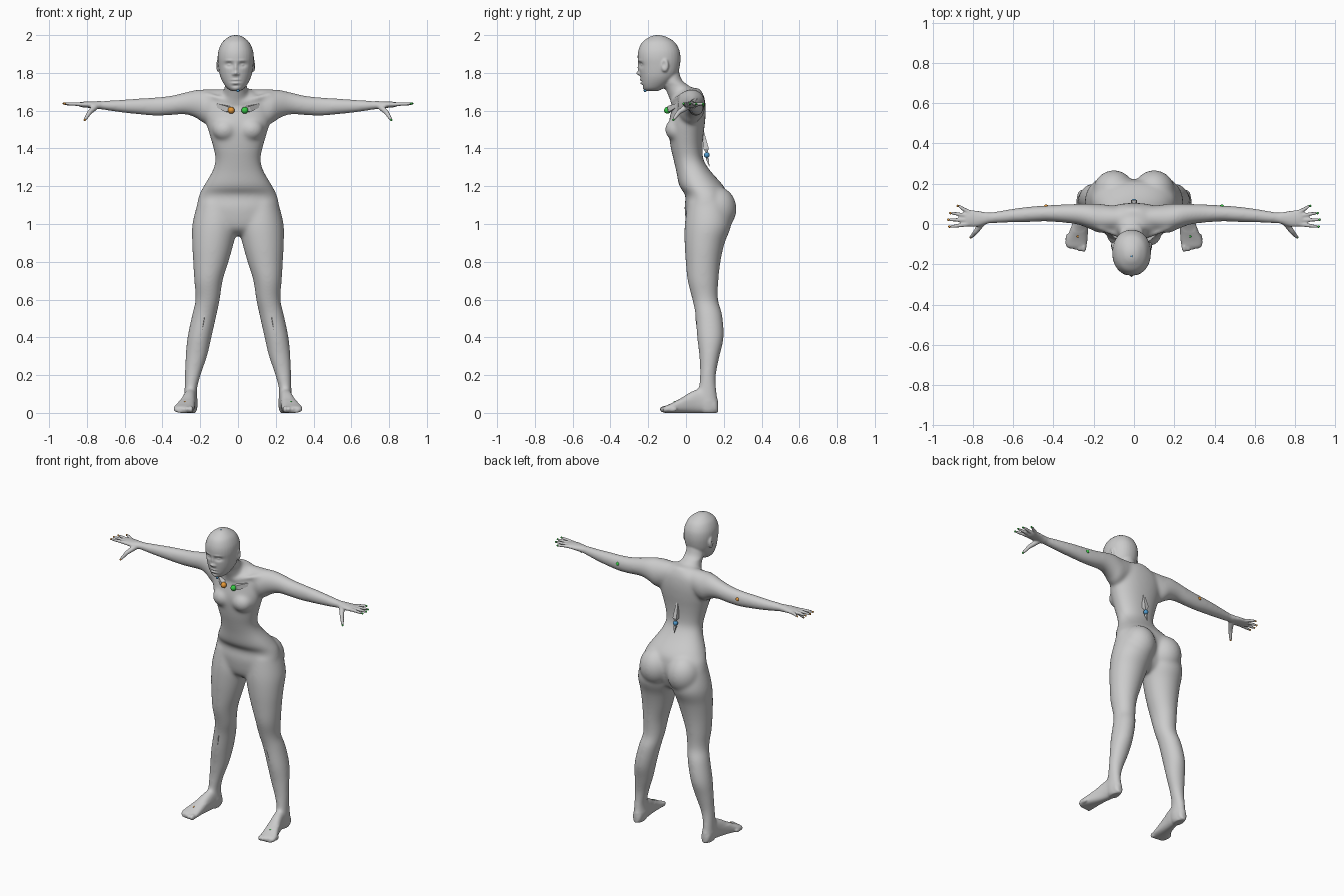
import bpy, bmesh, math
from mathutils import Vector, Matrix

if "Cube" in bpy.data.objects:
    bpy.data.objects.remove(bpy.data.objects["Cube"])

AXES = {'z': (2, 0, 1), 'x': (0, 2, 1), 'y': (1, 0, 2)}


def smooth_rows(rows, steps=4):
    """Catmull-Rom interpolation of section rows."""
    out = []
    for i in range(len(rows) - 1):
        p0, p1, p2, p3 = (rows[max(i - 1, 0)], rows[i], rows[i + 1], rows[min(i + 2, len(rows) - 1)])
        for k in range(steps):
            t = k / steps
            out.append([0.5 * (2 * b + (c - a) * t + (2 * a - 5 * b + 4 * c - d) * t * t
                               + (3 * b - a - 3 * c + d) * t ** 3)
                        for a, b, c, d in zip(p0, p1, p2, p3)])
    return out + [list(rows[-1])]


def loft(bm, axis, rows, side=1, power=2.0, n=32):
    """Rows are (position, a_min, a_max, b_min, b_max) of superellipse sections."""
    it, ia, ib = AXES[axis]
    rings = []
    for t, a0, a1, b0, b1 in smooth_rows(rows):
        ring = []
        for k in range(n):
            c, s = math.cos(math.tau * k / n), math.sin(math.tau * k / n)
            p = [0, 0, 0]
            p[it] = t
            p[ia] = (a0 + a1) / 2 + (a1 - a0) / 2 * math.copysign(abs(c) ** (2 / power), c)
            p[ib] = (b0 + b1) / 2 + (b1 - b0) / 2 * math.copysign(abs(s) ** (2 / power), s)
            p[0] *= side
            ring.append(bm.verts.new(p))
        rings.append(ring)
    for r, q in zip(rings, rings[1:]):
        for k in range(n):
            bm.faces.new((r[k], r[(k + 1) % n], q[(k + 1) % n], q[k]))
    bm.faces.new(rings[0])
    bm.faces.new(rings[-1])


def blob(bm, c, r):
    m = Matrix.Translation(c) @ Matrix.Diagonal((*r, 1))
    bmesh.ops.create_uvsphere(bm, u_segments=24, v_segments=16, radius=1, matrix=m)


def limb(bm, pts, r0, r1):
    """Chain of tapered capsules, used for fingers and collarbones."""
    n = len(pts) - 1
    for i in range(n):
        a, b = Vector(pts[i]), Vector(pts[i + 1])
        ra, rb = r0 + (r1 - r0) * i / n, r0 + (r1 - r0) * (i + 1) / n
        d = b - a
        m = Matrix.Translation((a + b) / 2) @ d.to_track_quat('Z', 'Y').to_matrix().to_4x4()
        bmesh.ops.create_cone(bm, cap_ends=True, segments=16, radius1=ra, radius2=rb,
                              depth=d.length, matrix=m)
        blob(bm, a, (ra,) * 3)
        blob(bm, b, (rb,) * 3)


bm = bmesh.new()

# torso
loft(bm, 'z', [(z, -w, w, f, b) for z, w, f, b in [
    (.94, .08, .06, .14), (.98, .17, .01, .19), (1.08, .215, -.008, .22), (1.15, .207, -.003, .218),
    (1.2, .182, -.035, .2), (1.28, .136, -.052, .13), (1.34, .12, -.066, .093), (1.4, .13, -.08, .087),
    (1.47, .15, -.09, .092), (1.53, .167, -.092, .1), (1.6, .175, -.078, .105),
    (1.66, .16, -.065, .1), (1.7, .09, -.05, .085), (1.72, .05, -.05, .07)]], power=2.2)
# neck and head
HX = -.012
loft(bm, 'z', [(z, HX - w, HX + w, f, b) for z, w, f, b in [
    (1.62, .08, -.07, .09), (1.68, .07, -.095, .077), (1.72, .061, -.112, .035),
    (1.76, .058, -.13, -.02), (1.82, .055, -.15, -.04)]])
loft(bm, 'z', [(z, HX - w, HX + w, f, b) for z, w, f, b in [
    (1.703, .018, -.212, -.15), (1.715, .042, -.224, -.125), (1.74, .062, -.234, -.09),
    (1.77, .078, -.24, -.06), (1.8, .087, -.245, -.042), (1.84, .093, -.25, -.032),
    (1.88, .096, -.256, -.029), (1.92, .091, -.252, -.035), (1.96, .073, -.234, -.057),
    (1.985, .046, -.202, -.092), (1.996, .025, -.178, -.12), (2.0, .006, -.155, -.14)]], power=2.15)

for s in (1, -1):
    # leg
    loft(bm, 'z', [
        (1.12, .02, .212, .01, .22), (1.0, 0, .242, -.007, .24), (.9, .022, .243, -.008, .205),
        (.8, .05, .238, -.002, .183), (.7, .081, .232, .008, .172), (.6, .096, .225, .033, .17),
        (.52, .113, .243, .049, .192), (.4, .14, .268, .058, .2), (.3, .163, .278, .07, .178),
        (.2, .197, .282, .073, .159), (.12, .217, .284, .065, .162), (.06, .213, .286, .05, .17),
        (.02, .217, .283, .06, .17), (0, .225, .275, .08, .16)], s)
    blob(bm, (s * .1, .16, 1.08), (.105, .108, .12))
    # foot and toes
    loft(bm, 'y', [(y, c - w, c + w, 0, h) for y, c, w, h in [
        (.17, .25, .012, .05), (.15, .25, .03, .08), (.08, .252, .034, .125), (.03, .26, .037, .115),
        (-.03, .273, .045, .077), (-.08, .285, .054, .05), (-.11, .287, .05, .037),
        (-.122, .285, .035, .028)]], s, power=2.5)
    for i in range(5):
        blob(bm, (s * (.25 + .02 * i), -.113 + .0025 * i * i, .019),
             (.014 - .001 * i, .027, .018 - .001 * i))
    # arm and palm
    loft(bm, 'x', [
        (.03, 1.6, 1.718, -.01, .07), (.1, 1.56, 1.714, -.035, .09), (.17, 1.53, 1.713, -.045, .1),
        (.22, 1.56, 1.711, -.025, .102), (.28, 1.58, 1.697, -.003, .1), (.36, 1.575, 1.679, .007, .098),
        (.44, 1.572, 1.671, .012, .093), (.52, 1.579, 1.666, .009, .087), (.6, 1.587, 1.66, .007, .077),
        (.68, 1.598, 1.655, .003, .064), (.73, 1.607, 1.651, .0, .058), (.78, 1.614, 1.649, -.014, .066),
        (.825, 1.618, 1.647, -.013, .07), (.84, 1.623, 1.643, -.005, .06)], s)
    # fingers
    for base, tip in [((.82, .06), (.873, .088)), ((.828, .042), (.908, .054)),
                      ((.83, .02), (.92, .021)), ((.825, -.002), (.914, -.013))]:
        limb(bm, [(s * base[0], base[1], 1.633), (s * (base[0] + tip[0]) / 2, (base[1] + tip[1]) / 2, 1.636),
                  (s * (tip[0] - .006), tip[1], 1.636)], .0115, .008)
    limb(bm, [(s * .755, .005, 1.62), (s * .785, -.038, 1.592), (s * .808, -.064, 1.556)], .017, .009)
    # breast, collarbone, ear
    blob(bm, (s * .07, -.055, 1.5), (.066, .056, .06))
    limb(bm, [(s * .02, -.07, 1.64), (s * .09, -.052, 1.665), (s * .17, -.02, 1.685)], .013, .013)
    blob(bm, (HX + s * .093, -.112, 1.84), (.011, .021, .036))

bmesh.ops.recalc_face_normals(bm, faces=bm.faces)
mesh = bpy.data.meshes.new("body")
bm.to_mesh(mesh)
bm.free()
body = bpy.data.objects.new("body", mesh)
bpy.context.collection.objects.link(body)
bpy.context.view_layer.objects.active = body
body.select_set(True)
mod = body.modifiers.new("fuse", 'REMESH')
mod.mode = 'VOXEL'
mod.voxel_size = .0052
bpy.ops.object.modifier_apply(modifier=mod.name)

# blend the joints, keep hands, feet and face crisp
bm = bmesh.new()
bm.from_mesh(body.data)
soft = [v for v in bm.verts if abs(v.co.x) < .73 and .07 < v.co.z < 1.74
        and not (v.co.z > 1.695 and v.co.y < -.12)]
for _ in range(35):
    bmesh.ops.smooth_vert(bm, verts=soft, factor=.5, use_axis_x=True, use_axis_y=True, use_axis_z=True)
for _ in range(3):
    bmesh.ops.smooth_vert(bm, verts=bm.verts, factor=.5, use_axis_x=True, use_axis_y=True, use_axis_z=True)

# face relief: x, z, x size, z size, depth
face = [(0, 1.825, .009, .026, -.008), (0, 1.797, .012, .01, -.016), (0, 1.763, .02, .005, -.006),
        (0, 1.745, .017, .006, -.007), (0, 1.755, .022, .003, .005), (0, 1.732, .018, .006, .005),
        (0, 1.714, .018, .01, -.003)]
for s in (1, -1):
    face += [(s * .036, 1.843, .02, .013, .014), (s * .036, 1.842, .011, .006, -.008),
             (s * .014, 1.793, .006, .006, -.006), (s * .035, 1.865, .022, .006, -.004)]
for v in bm.verts:
    if v.co.z > 1.69 and v.co.y < -.16:
        x, z = v.co.x - HX, v.co.z
        v.co.y += sum(d * math.exp(-((x - a) / p) ** 2 - ((z - b) / q) ** 2) for a, b, p, q, d in face)
    elif v.co.z > 1.78 and abs(v.co.x - HX) > .092:
        # ear hollow
        g = math.exp(-((v.co.y + .117) / .009) ** 2 - ((v.co.z - 1.845) / .016) ** 2)
        v.co.x -= math.copysign(.008 * g, v.co.x)
bm.to_mesh(body.data)
bm.free()
body.data.shade_smooth()


# rig markers poking out of the skin
def material(name, rgb):
    m = bpy.data.materials.new(name)
    m.diffuse_color = (*rgb, 1)
    m.use_nodes = True
    m.node_tree.nodes["Principled BSDF"].inputs["Base Color"].default_value = m.diffuse_color
    return m


ORANGE = material("orange", (.8, .32, .04))
GREEN = material("green", (.04, .6, .06))
BLUE = material("blue", (.08, .32, .6))


def add_object(name, b, mat=None, smooth=False):
    me = bpy.data.meshes.new(name)
    b.to_mesh(me)
    b.free()
    if mat:
        me.materials.append(mat)
    if smooth:
        me.shade_smooth()
    bpy.context.collection.objects.link(bpy.data.objects.new(name, me))


def ball(name, c, r, mat):
    b = bmesh.new()
    blob(b, c, (r,) * 3)
    add_object(name, b, mat, True)


def bone(name, head, tail, w):
    """Octahedral bone, widest near the head."""
    h, t = Vector(head), Vector(tail)
    q = (t - h).to_track_quat('Z', 'Y')
    b = bmesh.new()
    mid = h.lerp(t, .15)
    ends = [b.verts.new(h), b.verts.new(t)]
    ring = [b.verts.new(mid + q @ Vector((x * w, y * w, 0))) for x, y in ((1, 1), (-1, 1), (-1, -1), (1, -1))]
    for e in ends:
        for k in range(4):
            b.faces.new((e, ring[k], ring[(k + 1) % 4]))
    bmesh.ops.recalc_face_normals(b, faces=b.faces)
    add_object(name, b)


for s, mat, tag in ((1, GREEN, "left"), (-1, ORANGE, "right")):
    ball(tag + "_collar_joint", (s * .036, -.098, 1.602), .018, mat)
    bone(tag + "_collar_bone", (s * .03, -.1, 1.6), (s * .2, .02, 1.66), .016)
    bone(tag + "_shin_bone", (s * .175, .053, .54), (s * .208, .071, .33), .005)
    ball(tag + "_elbow_joint", (s * .437, .085, 1.63), .012, mat)
    ball(tag + "_foot_joint", (s * .28, -.06, .055), .007, mat)
    for i, p in enumerate([(.875, .09, 1.636), (.912, .054, 1.636), (.922, .021, 1.638),
                           (.917, -.013, 1.637), (.811, -.067, 1.551)]):
        ball(f"{tag}_fingertip_{i + 1}", (s * p[0], p[1], p[2]), .006, mat)

ball("spine_joint", (0, .11, 1.365), .015, BLUE)
bone("spine_bone", (0, .112, 1.37), (0, .075, 1.56), .014)
bone("pelvis_bone", (0, .11, 1.355), (0, .125, 1.3), .008)
ball("jaw_joint", (HX + .012, -.216, 1.706), .008, BLUE)
ball("crown_joint", (HX, -.16, 1.995), .006, BLUE)
